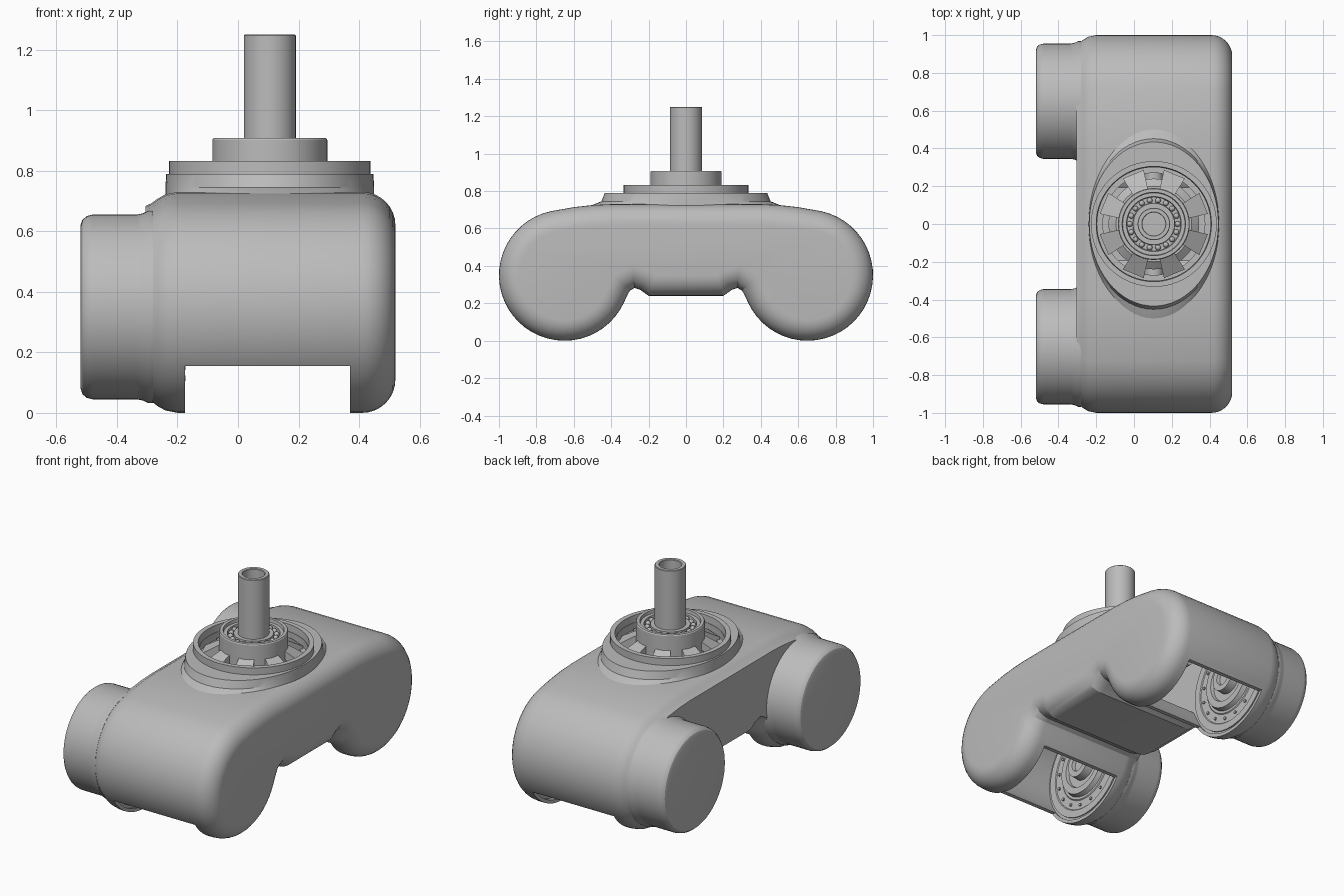
import bpy, bmesh, math
from mathutils import Matrix, Vector

cube = bpy.data.objects.get("Cube")
if cube:
    bpy.data.objects.remove(cube, do_unlink=True)

grey = bpy.data.materials.new("Light grey metal")
grey.use_nodes = True
COLOUR = (0.5, 0.5, 0.5, 1)
grey.diffuse_color = COLOUR
grey.node_tree.nodes["Principled BSDF"].inputs["Base Color"].default_value = COLOUR

AXIS_X = 0.105          # vertical steering axis
HUB_Y, HUB_Z = 0.65, 0.35
TO_X = Matrix.Rotation(math.pi / 2, 4, 'Y')   # turns the lathe axis from z to x


def finish(name, bm, matrix=Matrix(), angle=30):
    bmesh.ops.recalc_face_normals(bm, faces=bm.faces)
    mesh = bpy.data.meshes.new(name)
    bm.to_mesh(mesh)
    bm.free()
    mesh.transform(matrix)
    mesh.materials.append(grey)
    obj = bpy.data.objects.new(name, mesh)
    bpy.context.collection.objects.link(obj)
    shade(obj, angle)
    return obj


def shade(obj, angle=30):
    bpy.ops.object.select_all(action='DESELECT')
    obj.select_set(True)
    bpy.context.view_layer.objects.active = obj
    bpy.ops.object.shade_smooth_by_angle(angle=math.radians(angle))


def bridge(bm, rings, closed):
    pairs = list(zip(rings, rings[1:]))
    if closed:
        pairs.append((rings[-1], rings[0]))
    for a, b in pairs:
        n = len(a)
        for i in range(n):
            j = (i + 1) % n
            bm.faces.new((a[i], a[j], b[j], b[i]))
    if not closed:
        bm.faces.new(rings[0])
        bm.faces.new(rings[-1])


def lathe(name, profile, matrix, closed=False, n=64):
    """Revolve (radius, height, optional y stretch) points."""
    bm = bmesh.new()
    rings = []
    for r, h, *stretch in profile:
        s = stretch[0] if stretch else 1
        turns = [2 * math.pi * i / n for i in range(n)]
        rings.append([bm.verts.new((r * math.cos(t), r * s * math.sin(t), h)) for t in turns])
    bridge(bm, rings, closed)
    return finish(name, bm, matrix)


def half_outline():
    pts = [(0.2, 0.24), (0.245, 0.272), (0.275, 0.282), (0.3, 0.268), (0.315, 0.24)]
    for i in range(33):
        t = math.radians(205 + (438 - 205) * i / 32)
        pts.append((HUB_Y + 0.35 * math.cos(t), HUB_Z + 0.35 * math.sin(t)))
    return pts + [(0.6, 0.714), (0.5, 0.725), (0.4, 0.73)]


HALF = half_outline()
OUTLINE = [Vector(p) for p in HALF] + [Vector((-y, z)) for y, z in reversed(HALF)]


def offset(pts, d):
    """Move a closed outline inward with mitred corners."""
    out = []
    for i, p in enumerate(pts):
        a = (p - pts[i - 1]).normalized()
        b = (pts[(i + 1) % len(pts)] - p).normalized()
        na, nb = Vector((-a.y, a.x)), Vector((-b.y, b.x))
        m = (na + nb).normalized()
        out.append(p + m * d / max(m.dot(na), 0.5))
    return out


def loft(name, layers):
    """Skin the side outline through (x, inward offset) layers."""
    bm = bmesh.new()
    rings = [[bm.verts.new((x, p.x, p.y)) for p in offset(OUTLINE, d)] for x, d in layers]
    bridge(bm, rings, False)
    return finish(name, bm)


def box(name, lo, hi):
    bm = bmesh.new()
    bmesh.ops.create_cube(bm, size=1)
    for v in bm.verts:
        v.co = [l + (c + 0.5) * (h - l) for c, l, h in zip(v.co, lo, hi)]
    return finish(name, bm)


def cut(obj, cutter):
    cutter.hide_render = True
    mod = obj.modifiers.new("Cut", 'BOOLEAN')
    mod.operation, mod.solver, mod.object = 'DIFFERENCE', 'EXACT', cutter
    bpy.context.view_layer.objects.active = obj
    bpy.ops.object.modifier_apply(modifier=mod.name)
    bpy.data.objects.remove(cutter, do_unlink=True)


# Two-lobed housing: soft shoulder at the cap side, full round at the other
layers = [(-0.305, 0.046), (-0.285, 0.037), (-0.265, 0.022), (-0.24, 0.008), (-0.2, 0)]
for i in range(9):
    t = math.pi / 2 * i / 8
    layers.append((0.41 + 0.11 * math.sin(t), 0.11 * (1 - math.cos(t))))
housing = loft("housing", layers)
top = Matrix.Translation((AXIS_X, 0, 0))
cut(housing, loft("cavity_cutter", [(-0.185, 0.02), (0.4, 0.02)]))
cut(housing, box("wheel_opening_cutter", (-0.175, -1.2, -0.2), (0.37, 1.2, 0.155)))
cut(housing, lathe("top_hole_cutter", [(0.295, 0.6), (0.295, 0.9)], top))
shade(housing, 25)

# Motor caps and inner wheel flanges, one set per lobe
for side, word in ((-1, "front"), (1, "rear")):
    at = Matrix.Translation((0, side * HUB_Y, HUB_Z)) @ TO_X
    lathe(word + "_motor_cap",
          [(0.27, -0.52), (0.288, -0.514), (0.3, -0.5), (0.305, -0.48),
           (0.305, -0.335), (0.309, -0.315), (0.318, -0.295), (0.318, -0.28)], at)
    lathe(word + "_wheel_flange",
          [(0.315, -0.2), (0.315, -0.178), (0.27, -0.178), (0.265, -0.183), (0.21, -0.183),
           (0.205, -0.178), (0.19, -0.178), (0.18, -0.15), (0.14, -0.15), (0.135, -0.17),
           (0.09, -0.17), (0.085, -0.12), (0.05, -0.12), (0.045, -0.14)], at)
    bm = bmesh.new()
    for i in range(16):
        t = 2 * math.pi * (i + 0.5) / 16
        spot = Matrix.Translation((0.24 * math.cos(t), 0.24 * math.sin(t), -0.18))
        bmesh.ops.create_cone(bm, cap_ends=True, segments=8, radius1=0.009,
                              radius2=0.009, depth=0.012, matrix=spot)
    finish(word + "_flange_bolts", bm, at)

# Oval collar and round rim around the steering opening
lathe("oval_collar",
      [(0.3, 0.71), (0.345, 0.7, 1.6), (0.345, 0.73, 1.42), (0.345, 0.745, 1.31),
       (0.342, 0.79, 1.27), (0.3, 0.79)], top, True)
lathe("round_rim", [(0.3, 0.75), (0.333, 0.75), (0.333, 0.832), (0.305, 0.832)], top, True)
lathe("inner_ledge", [(0.27, 0.72), (0.302, 0.72), (0.302, 0.745), (0.27, 0.745)], top, True)

# Bearing hub with a ring of balls
lathe("bearing_hub",
      [(0.08, 0.72), (0.19, 0.72), (0.19, 0.902), (0.186, 0.908), (0.168, 0.908),
       (0.165, 0.89), (0.145, 0.89), (0.142, 0.868), (0.112, 0.868), (0.11, 0.89),
       (0.08, 0.89)], top, True)
bm = bmesh.new()
for i in range(18):
    t = 2 * math.pi * i / 18
    spot = Matrix.Translation((0.127 * math.cos(t), 0.127 * math.sin(t), 0.876))
    bmesh.ops.create_uvsphere(bm, u_segments=12, v_segments=8, radius=0.015, matrix=spot)
finish("bearing_balls", bm, top, 60)

# Sloping spokes between hub and rim
bm = bmesh.new()
for i in range(8):
    made = bmesh.ops.create_cube(bm, size=1)["verts"]
    for v in made:
        outer = v.co.x > 0
        v.co.y *= 0.12 if outer else 0.08
        v.co.z = (0.735 if outer else 0.8) + v.co.z * 0.05
        v.co.x = 0.285 if outer else 0.17
    bmesh.ops.rotate(bm, verts=made, matrix=Matrix.Rotation(math.pi * (i + 0.5) / 4, 3, 'Z'))
finish("hub_spokes", bm, top)

# Hollow steering shaft
lathe("steering_shaft",
      [(0.086, 0.6), (0.086, 1.247), (0.083, 1.25), (0.064, 1.25), (0.061, 1.246),
       (0.061, 0.75)], top)

# Gearbox drum and drive axle inside the housing
lathe("gearbox_drum", [(0.2, 0.4), (0.24, 0.43), (0.24, 0.66), (0.2, 0.69)], top)
along_y = Matrix.Translation((AXIS_X, 0, 0.42)) @ Matrix.Rotation(math.pi / 2, 4, 'X')
lathe("drive_axle", [(0.05, -0.6), (0.05, 0.6)], along_y, n=24)
